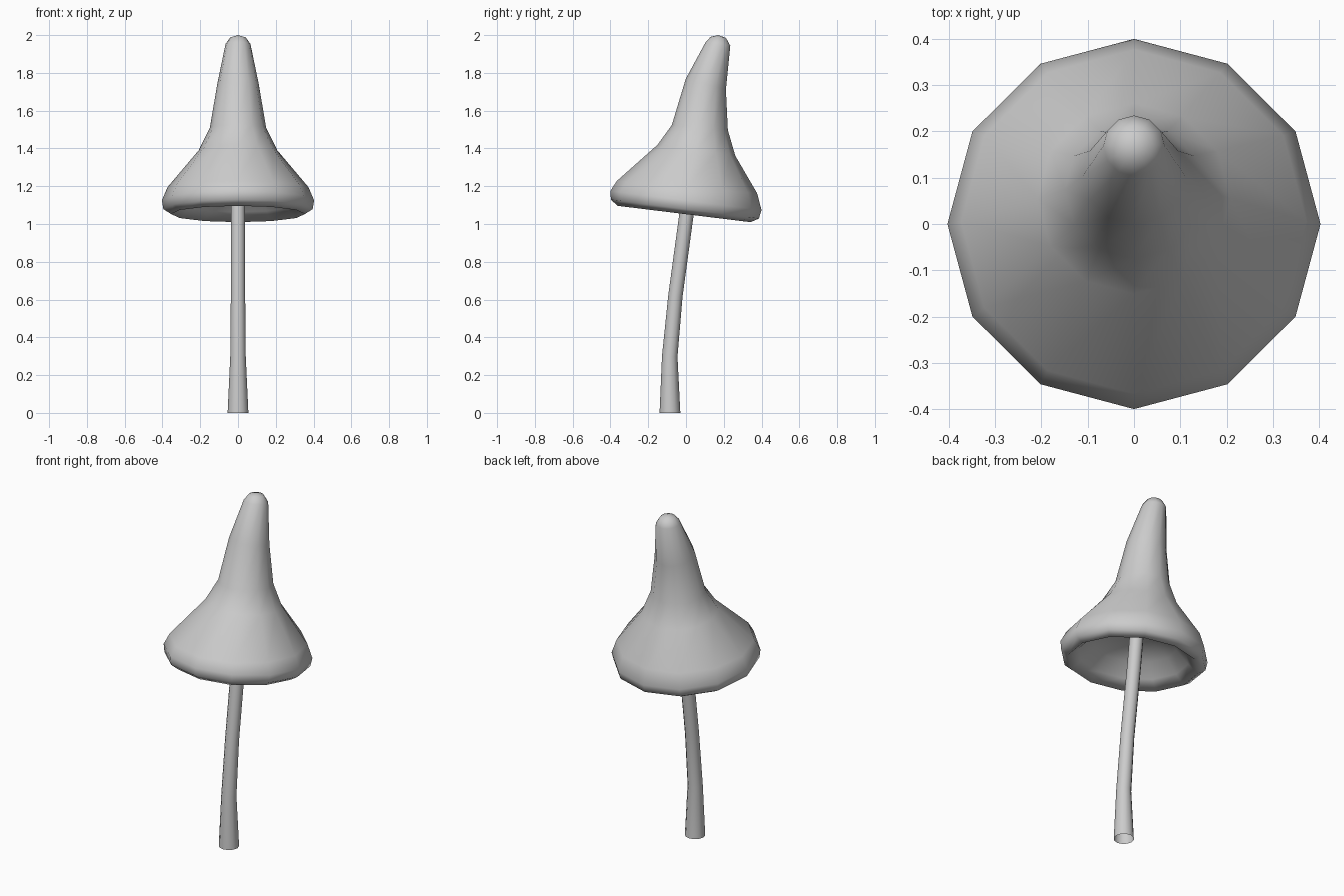
import bpy, bmesh
from math import sin, cos, pi, radians

if "Cube" in bpy.data.objects:
    bpy.data.objects.remove(bpy.data.objects["Cube"])


def loft(name, rings, sides, cap_start=False, cap_end=False):
    """Skin circular rings (centre y, centre z, radius, tilt in degrees about x)."""
    bm = bmesh.new()
    loops = []
    for cy, cz, r, tilt in rings:
        t = radians(tilt)
        loop = []
        for i in range(sides):
            a = 2 * pi * i / sides
            v = r * sin(a)
            loop.append(bm.verts.new((r * cos(a), cy + v * cos(t), cz + v * sin(t))))
        loops.append(loop)
    for lo, hi in zip(loops, loops[1:]):
        for i in range(sides):
            j = (i + 1) % sides
            bm.faces.new((lo[i], lo[j], hi[j], hi[i]))

    def close(loop, ring, dz):
        centre = bm.verts.new((0, ring[0], ring[1] + dz))
        for i in range(sides):
            bm.faces.new((loop[i], loop[(i + 1) % sides], centre))

    if cap_start:
        close(loops[0], rings[0], 0.02)
    if cap_end:
        close(loops[-1], rings[-1], 0.012)
    bmesh.ops.recalc_face_normals(bm, faces=bm.faces)
    mesh = bpy.data.meshes.new(name)
    bm.to_mesh(mesh)
    bm.free()
    mesh.shade_smooth()
    obj = bpy.data.objects.new(name, mesh)
    bpy.context.collection.objects.link(obj)
    return obj


# Cap: hollow underside, rolled rim, then the bent pointed hat
loft("mushroom_cap", [
    (0.02, 1.21, 0.13, -7),
    (0.005, 1.17, 0.23, -7),
    (-0.005, 1.10, 0.30, -7),
    (-0.01, 1.053, 0.355, -7),
    (-0.006, 1.079, 0.395, -7.3),
    (0.0, 1.125, 0.403, -7.3),
    (0.005, 1.195, 0.373, -5),
    (0.055, 1.39, 0.208, -8),
    (0.073, 1.51, 0.149, -5),
    (0.105, 1.74, 0.110, -15),
    (0.169, 1.953, 0.066, -8),
    (0.171, 1.988, 0.041, -4),
], 12, cap_start=True, cap_end=True)

# Stem: slender, curved and flared at the foot, open at its hidden ends
loft("mushroom_stem", [
    (-0.085, 0.0, 0.055, 0),
    (-0.086, 0.30, 0.041, -4),
    (-0.056, 0.62, 0.038, -8),
    (0.001, 1.04, 0.038, -8),
    (0.022, 1.22, 0.038, -8),
], 12)
